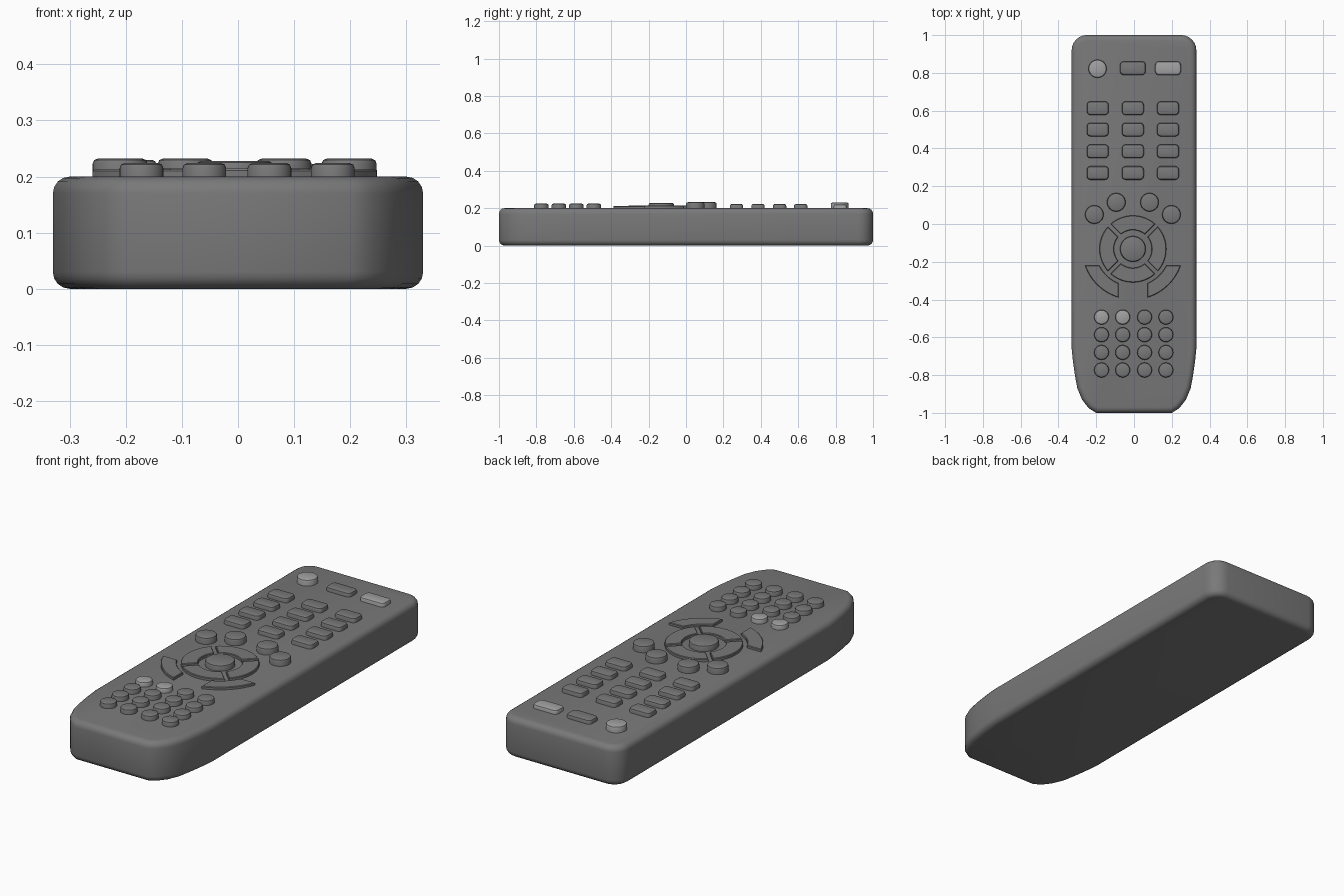
import bpy, bmesh
from math import sin, cos, pi, radians, asin, acos

if "Cube" in bpy.data.objects:
    bpy.data.objects.remove(bpy.data.objects["Cube"])


def material(name, v):
    m = bpy.data.materials.new(name)
    m.diffuse_color = (v, v, v, 1)
    m.use_nodes = True
    m.node_tree.nodes["Principled BSDF"].inputs["Base Color"].default_value = m.diffuse_color
    return m


GREY = material("dark_grey", 0.19)
LIGHT = material("light_grey", 0.36)


def prism(name, pts, z0, z1, bevel, segs=2, bottom=False, mat=GREY):
    """Extrude an outline from z0 to z1 and round its rim."""
    bm = bmesh.new()
    low = bm.faces.new([bm.verts.new((x, y, z0)) for x, y in pts])
    ext = bmesh.ops.extrude_face_region(bm, geom=[low], use_keep_orig=True)
    for v in [g for g in ext["geom"] if isinstance(g, bmesh.types.BMVert)]:
        v.co.z = z1
    bmesh.ops.recalc_face_normals(bm, faces=bm.faces)
    rim = [e for e in bm.edges
           if all(abs(v.co.z - z1) < 1e-5 for v in e.verts)
           or (bottom and all(abs(v.co.z - z0) < 1e-5 for v in e.verts))]
    bmesh.ops.bevel(bm, geom=rim, offset=bevel, segments=segs, profile=0.5,
                    affect='EDGES', clamp_overlap=True)
    me = bpy.data.meshes.new(name)
    bm.to_mesh(me)
    bm.free()
    me.materials.append(mat)
    ob = bpy.data.objects.new(name, me)
    bpy.context.collection.objects.link(ob)
    bpy.ops.object.select_all(action='DESELECT')
    ob.select_set(True)
    bpy.context.view_layer.objects.active = ob
    bpy.ops.object.shade_smooth_by_angle(angle=radians(35))
    return ob


def arc(cx, cy, r, a0, a1, n):
    return [(cx + r * cos(a0 + (a1 - a0) * i / n),
             cy + r * sin(a0 + (a1 - a0) * i / n)) for i in range(n + 1)]


def round_button(name, x, y, r, top, mat=GREY):
    prism(name, arc(x, y, r, 0, 2 * pi, 32)[:-1], 0.19, top, 0.009, mat=mat)


def bar_button(name, x, y, hx, hy, top, mat=GREY):
    r, pts = 0.02, []
    for k, (sx, sy) in enumerate([(1, 1), (-1, 1), (-1, -1), (1, -1)]):
        pts += arc(x + sx * (hx - r), y + sy * (hy - r), r, k * pi / 2, (k + 1) * pi / 2, 5)
    prism(name, pts, 0.19, top, 0.01, mat=mat)


# Body: rounded far end, tapered near end
half = [(0.2, -1.0), (0.24, -0.975), (0.275, -0.93), (0.3, -0.87), (0.313, -0.8),
        (0.323, -0.73), (0.33, -0.66)] + arc(0.25, 0.92, 0.08, 0, pi / 2, 6)
prism("body", half + [(-x, y) for x, y in reversed(half)], 0, 0.2, 0.03, 4, bottom=True)

# Top row
round_button("power_button", -0.193, 0.822, 0.048, 0.23, LIGHT)
bar_button("top_bar_button_middle", -0.006, 0.825, 0.068, 0.036, 0.22)
bar_button("top_bar_button_right", 0.18, 0.825, 0.068, 0.036, 0.22, LIGHT)

# Bar button grid
for r, y in enumerate((0.613, 0.5, 0.385, 0.27)):
    for c, x in enumerate((-0.192, -0.006, 0.18)):
        bar_button(f"bar_button_{r}_{c}", x, y, 0.058, 0.036, 0.222)

# Centre pad
CX, CY = -0.006, -0.132
for s in (-1, 1):
    side = "left" if s < 0 else "right"
    round_button(f"upper_button_inner_{side}", CX + s * 0.088, 0.115, 0.049, 0.232)
    round_button(f"upper_button_outer_{side}", CX + s * 0.204, 0.05, 0.049, 0.232)
round_button("select_button", CX, CY, 0.068, 0.228)

# Ring quarters with narrow parallel gaps
RI, RO, GAP = 0.1, 0.177, 0.01
for k in range(4):
    a = k * pi / 2
    o, i = pi / 4 - asin(GAP / RO), pi / 4 - asin(GAP / RI)
    prism(f"ring_segment_{k}", arc(CX, CY, RO, a - o, a + o, 16) + arc(CX, CY, RI, a + i, a - i, 16),
          0.19, 0.214, 0.003, 1)

# Curved side buttons, cut square at their ends
RI, RO, DX, DY = 0.197, 0.268, 0.077, 0.088
for s in (-1, 1):
    pts = (arc(0, 0, RO, -asin(DY / RO), -acos(DX / RO), 14)
           + arc(0, 0, RI, -acos(DX / RI), -asin(DY / RI), 14))
    prism("curved_button_" + ("left" if s < 0 else "right"),
          [(CX + s * x, CY + y) for x, y in pts], 0.19, 0.213, 0.003, 1)

# Round keypad
for r, y in enumerate((-0.493, -0.586, -0.68, -0.773)):
    for c, x in enumerate((-0.172, -0.06, 0.056, 0.169)):
        round_button(f"keypad_button_{r}_{c}", x, y, 0.039, 0.224,
                     LIGHT if r == 0 and c < 2 else GREY)
